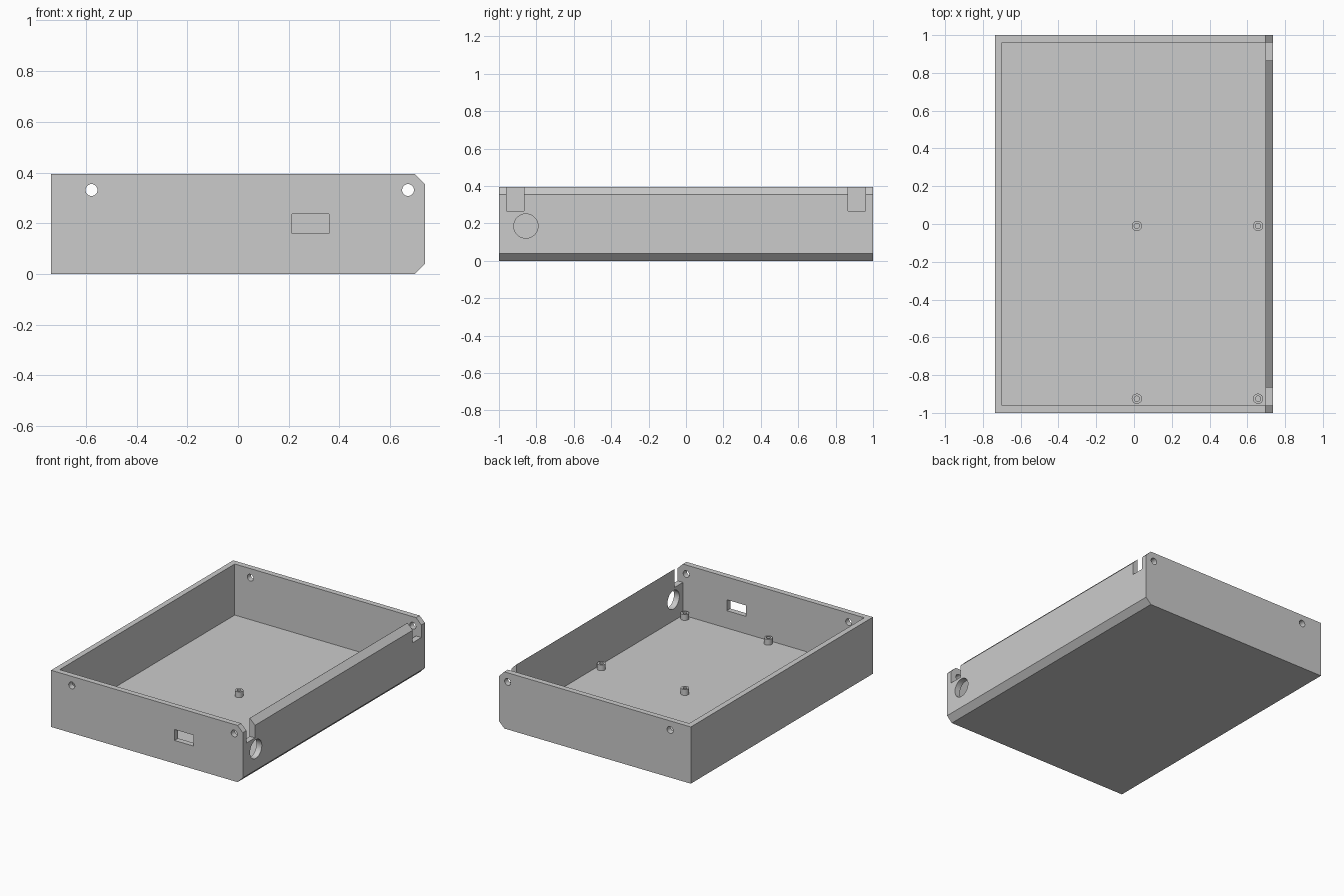
import bpy, bmesh, math
from mathutils import Matrix, Vector

cube = bpy.data.objects.get("Cube")
if cube:
    bpy.data.objects.remove(cube, do_unlink=True)

HALF_X, HALF_Y, HEIGHT = 0.737, 1.0, 0.394
WALL = 0.039
FLOOR = 0.039
CHAMFER = 0.04

grey = bpy.data.materials.new("plain grey")
grey.use_nodes = True
colour = (0.6, 0.6, 0.6, 1)
grey.diffuse_color = colour
grey.node_tree.nodes["Principled BSDF"].inputs["Base Color"].default_value = colour


def make(name, bm):
    bmesh.ops.recalc_face_normals(bm, faces=bm.faces)
    mesh = bpy.data.meshes.new(name)
    bm.to_mesh(mesh)
    bm.free()
    mesh.materials.append(grey)
    obj = bpy.data.objects.new(name, mesh)
    bpy.context.collection.objects.link(obj)
    return obj


def block(name, low, high):
    low, high = Vector(low), Vector(high)
    bm = bmesh.new()
    size = Matrix.Diagonal((*(high - low), 1))
    bmesh.ops.create_cube(bm, size=1, matrix=Matrix.Translation((low + high) / 2) @ size)
    return make(name, bm)


def rod(name, centre, radius, length, axis):
    turn = Matrix.Rotation(math.pi / 2, 4, "X" if axis == "Y" else "Y")
    bm = bmesh.new()
    bmesh.ops.create_cone(bm, cap_ends=True, segments=32, radius1=radius, radius2=radius,
                          depth=length, matrix=Matrix.Translation(centre) @ turn)
    return make(name, bm)


def select(obj):
    bpy.ops.object.select_all(action="DESELECT")
    obj.select_set(True)
    bpy.context.view_layer.objects.active = obj


def cut(obj, cutter):
    mod = obj.modifiers.new("cut", "BOOLEAN")
    mod.operation = "DIFFERENCE"
    mod.solver = "EXACT"
    mod.object = cutter
    select(obj)
    bpy.ops.object.modifier_apply(modifier=mod.name)
    bpy.data.objects.remove(cutter, do_unlink=True)


def smooth(obj):
    select(obj)
    bpy.ops.object.shade_smooth_by_angle(angle=math.radians(30))


# Enclosure body: profile with two chamfered edges, extruded front to back
profile = [(-HALF_X, 0), (HALF_X - CHAMFER, 0), (HALF_X, CHAMFER),
           (HALF_X, HEIGHT - CHAMFER), (HALF_X - CHAMFER, HEIGHT), (-HALF_X, HEIGHT)]
bm = bmesh.new()
face = bm.faces.new([bm.verts.new((x, -HALF_Y, z)) for x, z in profile])
side = bmesh.ops.extrude_face_region(bm, geom=[face])["geom"]
bmesh.ops.translate(bm, vec=(0, 2 * HALF_Y, 0),
                    verts=[v for v in side if isinstance(v, bmesh.types.BMVert)])
case = make("enclosure_case", bm)

# Open interior
inner_x, inner_y = HALF_X - WALL, HALF_Y - WALL
cut(case, block("cavity", (-inner_x, -inner_y, FLOOR), (inner_x - 0.002, inner_y, 1)))

# Lid slots at both ends of the chamfered wall
for sign in (-1, 1):
    y_a, y_b = sorted((sign * 0.866, sign * (inner_y - 0.0005)))
    cut(case, block("slot", (0.66, y_a, 0.267), (0.9, y_b, 0.6)))

# Screw holes through front and back walls
for x in (-0.578, 0.671):
    for y in (-HALF_Y, HALF_Y):
        cut(case, rod("screw_hole", (x, y, 0.331), 0.0235, 0.2, "Y"))

# Port window in the front wall, round socket in the right-hand wall
cut(case, block("port", (0.213, -1.1, 0.16), (0.359, -0.9, 0.236)))
cut(case, rod("socket", (HALF_X, -0.856, 0.186), 0.065, 0.2, "X"))
smooth(case)

# Hollow mounting posts on the floor
for i, (x, y) in enumerate((x, y) for x in (0.015, 0.657) for y in (-0.01, -0.925)):
    bm = bmesh.new()
    rings = []
    for radius, z in ((0.027, FLOOR - 0.005), (0.027, FLOOR + 0.04),
                      (0.014, FLOOR + 0.04), (0.014, FLOOR - 0.005)):
        rings.append(bmesh.ops.create_circle(
            bm, segments=24, radius=radius, matrix=Matrix.Translation((x, y, z)))["verts"])
    for a, b in zip(rings, rings[1:] + rings[:1]):
        for k in range(24):
            n = (k + 1) % 24
            bm.faces.new((a[k], a[n], b[n], b[k]))
    smooth(make(f"mounting_post_{i + 1}", bm))
